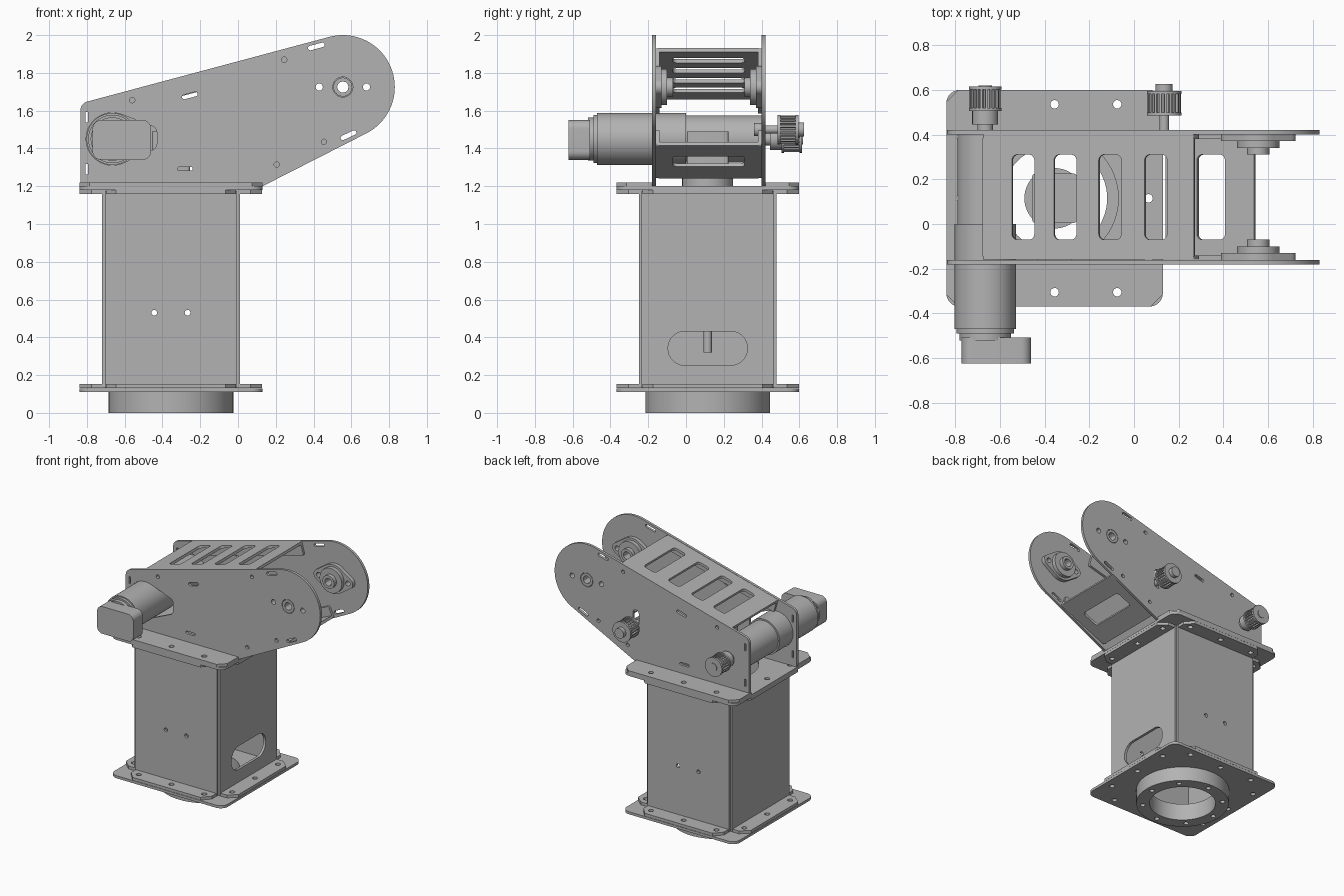
import bpy, bmesh
from math import pi, cos, sin, atan
from mathutils import Vector, Matrix
from mathutils.geometry import convex_hull_2d

cube = bpy.data.objects.get("Cube")
if cube:
    bpy.data.objects.remove(cube, do_unlink=True)

grey = bpy.data.materials.new("machined grey")
grey.use_nodes = True
grey.diffuse_color = (0.45, 0.45, 0.45, 1)
grey.node_tree.nodes["Principled BSDF"].inputs["Base Color"].default_value = (0.45, 0.45, 0.45, 1)

X, Y, Z = Vector((1, 0, 0)), Vector((0, 1, 0)), Vector((0, 0, 1))
CX, CY = -0.355, 0.115          # axis of the column
parts = []


def add(name, mesh):
    mesh.materials.clear()
    mesh.materials.append(grey)
    ob = bpy.data.objects.new(name, mesh)
    bpy.context.collection.objects.link(ob)
    parts.append(ob)
    return ob


# 2D outlines
def circle(x, y, r, n=32):
    return [(x + r * cos(2 * pi * i / n), y + r * sin(2 * pi * i / n)) for i in range(n)]


def rect(x, y, w, h, r=0.0, angle=0.0):
    pts = []
    for k, (sx, sy) in enumerate(((1, 1), (-1, 1), (-1, -1), (1, -1))):
        for i in range(9 if r else 1):
            a = k * pi / 2 + i * pi / 16
            px, py = sx * (w / 2 - r) + r * cos(a), sy * (h / 2 - r) + r * sin(a)
            if not r:
                px, py = sx * w / 2, sy * h / 2
            pts.append((x + px * cos(angle) - py * sin(angle), y + px * sin(angle) + py * cos(angle)))
    return pts


def slot(x, y, length, width, angle=0.0):
    return rect(x, y, length, width, width * 0.49, angle)


def hull(pts):
    return [pts[i] for i in convex_hull_2d(pts)]


def plate(name, outline, holes, thick, origin, u=X, v=Y):
    """Flat sheet with holes, centred on origin and spanned by u and v."""
    cu = bpy.data.curves.new(name, "CURVE")
    cu.dimensions, cu.fill_mode, cu.extrude = "2D", "BOTH", thick / 2
    for loop in [outline] + holes:
        sp = cu.splines.new("POLY")
        sp.points.add(len(loop) - 1)
        for p, (a, b) in zip(sp.points, loop):
            p.co = (a, b, 0, 1)
        sp.use_cyclic_u = True
    tmp = bpy.data.objects.new(name, cu)
    bpy.context.collection.objects.link(tmp)
    deps = bpy.context.evaluated_depsgraph_get()
    mesh = bpy.data.meshes.new_from_object(tmp.evaluated_get(deps))
    bpy.data.objects.remove(tmp, do_unlink=True)
    m = Matrix((u, v, u.cross(v))).transposed().to_4x4()
    m.translation = Vector(origin)
    mesh.transform(m)
    bm = bmesh.new()
    bm.from_mesh(mesh)
    bmesh.ops.remove_doubles(bm, verts=bm.verts, dist=1e-5)
    bmesh.ops.recalc_face_normals(bm, faces=bm.faces)
    bm.to_mesh(mesh)
    bm.free()
    return add(name, mesh)


def stack(name, x, y, z, axis, steps, sides=48):
    """Coaxial cylinders, each given as (radius, start, end) along the axis."""
    bm = bmesh.new()
    turn = axis.to_track_quat("Z", "Y").to_matrix().to_4x4()
    for r, a, b in steps:
        m = Matrix.Translation(Vector((x, y, z)) + axis * (a + b) / 2) @ turn
        bmesh.ops.create_cone(bm, cap_ends=True, segments=sides, radius1=r, radius2=r,
                              depth=abs(b - a), matrix=m)
    mesh = bpy.data.meshes.new(name)
    bm.to_mesh(mesh)
    bm.free()
    return add(name, mesh)


# Base ring and the two square mounting plates
bolts = [circle(0.285 * cos(k * pi / 4), 0.285 * sin(k * pi / 4), 0.018, 16) for k in range(8)]
plate("base_ring", circle(0, 0, 0.33, 64), [circle(0, 0, 0.235, 64)] + bolts, 0.11, (CX, CY, 0.055))
edge_holes = [circle(*p, 0.019, 16) for s in (-0.42, 0.42) for t in (-0.28, 0, 0.28)
              for p in ((s, t), (t, s))]
square = rect(0, 0, 0.968, 0.968, 0.06)
plate("base_plate", square, [circle(0, 0, 0.235, 64)] + edge_holes, 0.02, (CX, CY, 0.12))
plate("top_plate", square, [circle(0, 0, 0.285, 64)] + edge_holes, 0.02, (CX, CY, 1.19))

# Column: four panels with out-turned flanges at top and bottom
flange = [(-0.345, 0.345), (0.345, 0.345), (0.345, 0.42), (0.29, 0.483), (-0.29, 0.483), (-0.345, 0.42)]
flange_holes = [circle(t, 0.42, 0.019, 16) for t in (-0.28, 0, 0.28)]
screws = [circle(s * 0.088, 0.53, 0.015, 16) for s in (-1, 1)]
for side, out, cuts in (("front", -Y, screws), ("back", Y, screws),
                        ("left", X, [slot(0, 0.342, 0.42, 0.18)]), ("right", -X, [])):
    along = Z.cross(out)
    centre = Vector((CX, CY, 0))
    plate(side + "_column_panel", rect(0, 0.655, 0.7, 1.04), cuts, 0.02, centre + out * 0.355, along, Z)
    for level, z in (("lower", 0.1425), ("upper", 1.17)):
        plate(f"{side}_{level}_flange", flange, flange_holes, 0.022, centre + Z * z, -along, out)

# Swivel drive on the column axis
stack("swivel_drive", CX, CY, 0, Z, [(0.135, 1.1, 1.24), (0.022, 0.32, 1.1)])
plate("swivel_motor", rect(0, 0, 0.2, 0.22, 0.015), [], 0.25, (CX, CY, 1.365))

# Arm side plates with feet
MX, MZ = -0.665, 1.45           # motor axis
JX, JZ = 0.555, 1.725           # joint axis
UP, LOW = atan(0.266), atan(0.47)
profile = hull(circle(JX, JZ, 0.275, 96) + circle(-0.785, 1.6, 0.05) + [(-0.835, 1.2), (0.13, 1.2)])
cuts = [circle(x, z, 0.014, 16) for x, z in
        ((0.245, 1.87), (-0.56, 1.655), (0.205, 1.315), (0.455, 1.435))]
cuts += [circle(JX + d, JZ, 0.019, 16) for d in (-0.125, 0.125)] + [circle(JX, JZ, 0.053)]
cuts += [slot(0.415, 1.94, 0.09, 0.024, UP), slot(-0.255, 1.68, 0.085, 0.024, UP),
         slot(0.585, 1.47, 0.09, 0.024, LOW), slot(-0.28, 1.292, 0.08, 0.02),
         rect(-0.8, 1.565, 0.014, 0.055), rect(-0.8, 1.29, 0.014, 0.055)]
motor_cut = hull(circle(MX, MZ, 0.139, 48) + circle(-0.465, 1.425, 0.035) + circle(-0.465, 1.485, 0.035))
plate("front_arm_plate", profile, cuts + [motor_cut], 0.02, (0, -0.17, 0), X, Z)
plate("back_arm_plate", profile, cuts + [slot(0.135, 1.53, 0.15, 0.05, pi / 2), circle(MX, MZ, 0.04)],
      0.02, (0, 0.41, 0), X, Z)
for side, s in (("front", -1), ("back", 1)):
    foot = [(-0.484, 0.285), (0.484, 0.285), (0.484, 0.43), (0.43, 0.484), (-0.43, 0.484), (-0.484, 0.43)]
    holes = [circle(t, 0.42, 0.019, 16) for t in (-0.28, 0, 0.28)]
    plate(side + "_arm_foot", foot, holes, 0.02, (CX, CY, 1.21), X * -s, Y * s)


# Sloped cross panels between the arm plates, with bent sides
def cross_panel(name, x0, z0, x1, z1, windows, win_w, lip):
    u = Vector((x1 - x0, 0, z1 - z0))
    length = u.length
    k = length / (x1 - x0)
    u.normalize()
    n = u.cross(Y)
    holes = [rect((x - x0) * k, 0.12, win_w * k, 0.38, 0.025) for x in windows]
    plate(name, rect(length / 2, 0.12, length, 0.53), holes, 0.02, (x0, 0, z0), u, Y)
    for side, y in (("front", -0.15), ("back", 0.39)):
        plate(f"{name}_{side}_lip", rect(length / 2, lip / 2, length, abs(lip) + 0.02, 0.009), [],
              0.018, (x0, y, z0), u, n)


cross_panel("upper_panel", -0.675, 1.67, 0.27, 1.921, (-0.493, -0.305, -0.105, 0.1), 0.1, -0.08)
cross_panel("lower_panel", 0.145, 1.25, 0.54, 1.425, (0.348,), 0.125, 0.07)

# Joint bearings inside each arm plate
diamond = hull(circle(0, 0, 0.112, 48) + circle(-0.125, 0, 0.042) + circle(0.125, 0, 0.042))
ears = [circle(d, 0, 0.019, 16) for d in (-0.125, 0.125)]
for side, y, s in (("front", -0.16, 1), ("back", 0.4, -1)):
    for part, outline, holes, a, b in (("flange", diamond, ears, 0, 0.03),
                                       ("housing", circle(0, 0, 0.095, 48), [], 0.03, 0.06),
                                       ("collar", circle(0, 0, 0.05), [], -0.02, 0.09)):
        plate(f"{side}_bearing_{part}", outline, holes + [circle(0, 0, 0.03, 12)], b - a,
              (JX, y + s * (a + b) / 2, JZ), X, Z)

# Arm motor with gearbox and end cap
stack("arm_motor", MX, 0, MZ, Y, [(0.115, -0.52, -0.49), (0.128, -0.49, -0.47), (0.137, -0.47, 0.0),
                                  (0.125, 0.0, 0.4), (0.035, 0.4, 0.45)])
plate("motor_end_cap", rect(-0.615, MZ - 0.005, 0.31, 0.21, 0.045), [], 0.115, (0, -0.565, 0), X, Z)


# Toothed belt pulleys
def pulley(name, x, z, y0, r, steps):
    teeth = []
    for i in range(20):
        for f, rr in ((0, 0.8), (0.45, 0.8), (0.55, 0.95), (0.95, 0.95)):
            a = 2 * pi * (i + f) / 20
            teeth.append((rr * r * cos(a), rr * r * sin(a)))
    plate(name + "_teeth", teeth, [], 0.085, (x, y0 + 0.055, z), X, Z)
    stack(name, x, 0, z, Y, [(r, y0, y0 + 0.014), (r, y0 + 0.096, y0 + 0.11)] + steps)


pulley("motor_pulley", MX, MZ, 0.505, 0.073, [(0.058, 0.445, 0.505), (0.03, 0.42, 0.62)])
pulley("idler_pulley", 0.135, 1.5, 0.485, 0.078, [(0.022, 0.36, 0.6), (0.038, 0.59, 0.625), (0.035, 0.36, 0.4)])

# Crisp edges with smooth round surfaces
bpy.ops.object.select_all(action="DESELECT")
for ob in parts:
    ob.select_set(True)
bpy.context.view_layer.objects.active = parts[0]
bpy.ops.object.shade_smooth_by_angle(angle=pi / 6)
